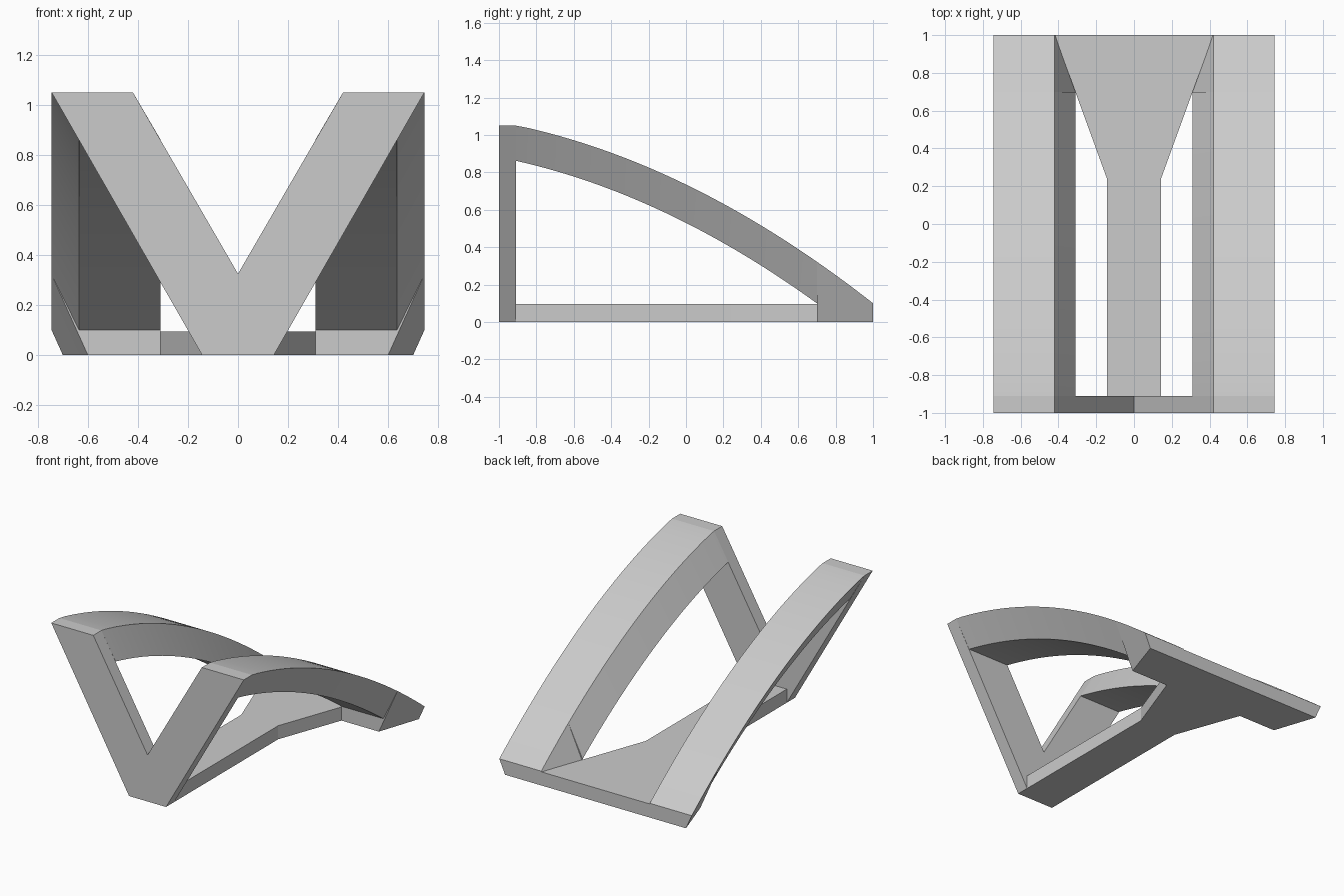
import bpy
import bmesh

cube = bpy.data.objects.get("Cube")
if cube:
    bpy.data.objects.remove(cube)

grey = bpy.data.materials.new("light_grey")
grey.use_nodes = True
colour = (0.6, 0.6, 0.6, 1)
grey.diffuse_color = colour
grey.node_tree.nodes["Principled BSDF"].inputs["Base Color"].default_value = colour

FRONT, POST_BACK, FOOT, BACK = -1, -0.91, 0.7, 1
TOP, PLATE = 1.05, 0.095
INNER, OUTER = 0.42, 0.745


def finish(name, bm):
    bmesh.ops.recalc_face_normals(bm, faces=bm.faces[:])
    mesh = bpy.data.meshes.new(name)
    bm.to_mesh(mesh)
    bm.free()
    mesh.materials.append(grey)
    ob = bpy.data.objects.new(name, mesh)
    bpy.context.collection.objects.link(ob)
    return ob


def prism(name, outline, offset):
    """Extrude a closed outline along an offset vector."""
    bm = bmesh.new()
    face = bm.faces.new([bm.verts.new(p) for p in outline])
    extruded = bmesh.ops.extrude_face_region(bm, geom=[face])["geom"]
    verts = [g for g in extruded if isinstance(g, bmesh.types.BMVert)]
    bmesh.ops.translate(bm, verts=verts, vec=offset)
    return finish(name, bm)


def mirrored(half):
    return half + [(-x, b) for x, b in reversed(half) if x > 0]


# V-shaped front frame
vee = mirrored([(0, 0.325), (INNER, TOP), (OUTER, TOP), (0.143, 0)])
prism("front_frame", [(x, FRONT, z) for x, z in vee], (0, POST_BACK - FRONT, 0))

# Base plate flaring towards the back
plate = mirrored([(0.143, POST_BACK), (0.143, 0.24), (INNER, BACK)])
prism("base_plate", [(x, y, 0) for x, y in plate], (0, 0, PLATE))


def upper(y):
    return 0.735 - 0.485 * y - 0.15 * y * y


def lower(y):
    return 0.53 - 0.506 * y - 0.155 * y * y


def arch(name, side):
    """Curved side rail whose section leans outwards, ending in a solid foot."""
    span, foot_steps = 28, 6
    stations = []
    for i in range(span + 1):
        y = POST_BACK + (FOOT - POST_BACK) * i / span
        stations.append((y, lower(y), 0.11))
    for i in range(foot_steps + 1):
        t = i / foot_steps
        stations.append((FOOT + (BACK - FOOT) * t, 0, 0.145 - 0.1 * t))
    bm = bmesh.new()
    rings = []
    for y, z, lean in stations:
        zt = min(TOP, max(upper(y), PLATE))
        ring = [(INNER, zt), (OUTER, zt), (OUTER - lean, z), (INNER - lean, z)]
        rings.append([bm.verts.new((side * x, y, h)) for x, h in ring])
    for a, b in zip(rings, rings[1:]):
        for k in range(4):
            n = (k + 1) % 4
            bm.faces.new((a[k], a[n], b[n], b[k]))
    bm.faces.new(rings[0])
    bm.faces.new(rings[-1])
    bmesh.ops.remove_doubles(bm, verts=bm.verts[:], dist=0.0001)
    ob = finish(name, bm)
    bpy.ops.object.select_all(action='DESELECT')
    ob.select_set(True)
    bpy.context.view_layer.objects.active = ob
    bpy.ops.object.shade_smooth_by_angle(angle=0.5)


arch("left_arch", 1)
arch("right_arch", -1)
